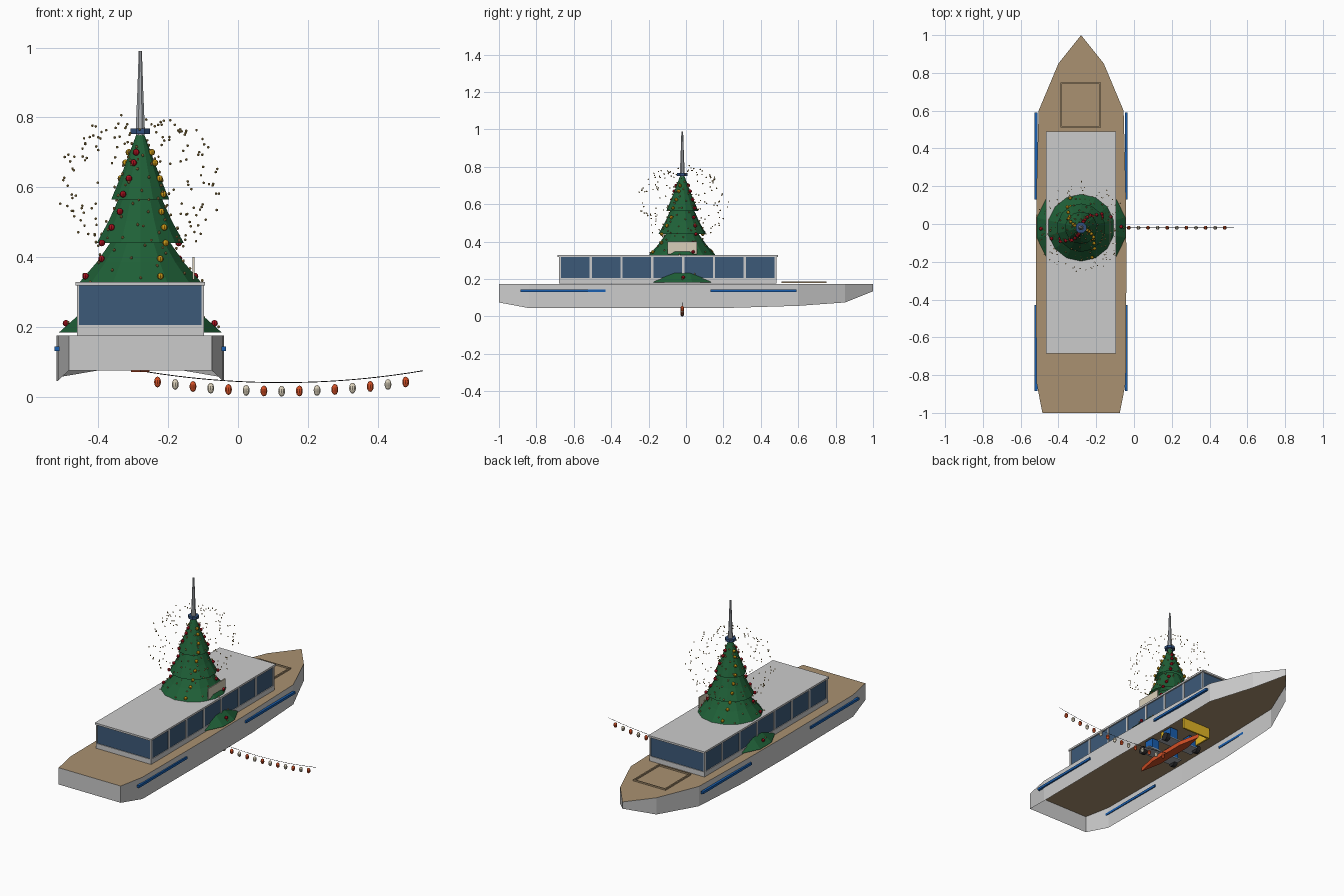
import bpy, bmesh, math, random
from mathutils import Matrix, Vector

if "Cube" in bpy.data.objects:
    bpy.data.objects.remove(bpy.data.objects["Cube"])

random.seed(4)
CX, CY = -0.28, -0.02          # tree axis; the hull is centred on x = CX


def mat(name, h):
    m = bpy.data.materials.new(name)
    m.diffuse_color = [(int(h[i:i + 2], 16) / 255) ** 2.2 for i in (0, 2, 4)] + [1]
    m.use_nodes = True
    m.node_tree.nodes["Principled BSDF"].inputs["Base Color"].default_value = m.diffuse_color
    return m


WHITE, DECK = mat("white", "dcdcd8"), mat("deck", "a89070")
GLASS, BLUE = mat("glass", "3f5a78"), mat("blue", "1f5fae")
GREEN, RED = mat("green", "24603a"), mat("red", "a81824")
GOLD, CREAM = mat("gold", "c8961e"), mat("cream", "d8ceb8")
ORANGE, YELLOW = mat("orange", "d0502a"), mat("yellow", "e0b42a")
DARK, NAVY = mat("dark", "2c2c2e"), mat("navy", "34507c")
GREY, SPARK = mat("grey", "a9adb2"), mat("spark", "b89a5a")


def finish(name, bm, m):
    me = bpy.data.meshes.new(name)
    bm.to_mesh(me)
    bm.free()
    me.materials.append(m)
    ob = bpy.data.objects.new(name, me)
    bpy.context.collection.objects.link(ob)
    return ob


def boxes(name, spans, m):
    """One object from boxes given as (x0, x1, y0, y1, z0, z1)."""
    bm = bmesh.new()
    for x0, x1, y0, y1, z0, z1 in spans:
        M = Matrix.Translation(((x0 + x1) / 2, (y0 + y1) / 2, (z0 + z1) / 2))
        bmesh.ops.create_cube(bm, size=1, matrix=M @ Matrix.Diagonal((x1 - x0, y1 - y0, z1 - z0, 1)))
    return finish(name, bm, m)


def balls(name, points, r, m, stretch=1.0, seg=8, rings=6):
    bm = bmesh.new()
    for p in points:
        M = Matrix.Translation(p) @ Matrix.Diagonal((1, 1, stretch, 1))
        bmesh.ops.create_uvsphere(bm, u_segments=seg, v_segments=rings, radius=r, matrix=M)
    return finish(name, bm, m)


def lathe(name, profile, sides, m):
    """Revolve (radius, z) points round the tree axis as an open sheet."""
    bm = bmesh.new()
    rings = [[bm.verts.new((CX + r * math.cos(2 * math.pi * (i + .5) / sides),
                            CY + r * math.sin(2 * math.pi * (i + .5) / sides), z))
              for i in range(sides)] for r, z in profile]
    for a, b in zip(rings, rings[1:]):
        for i in range(sides):
            j = (i + 1) % sides
            bm.faces.new((a[i], a[j], b[j], b[i]))
    return finish(name, bm, m)


# Hull: open-bottomed shell, stations are (y, half width, keel z)
stations = [(-1, .205, .075), (-.84, .236, .045), (-.2, .24, .045), (.2, .236, .045),
            (.6, .225, .057), (.85, .12, .075), (1, 0, .135)]
outline = [(CX + w, y, z) for y, w, z in stations] + \
          [(CX - w, y, z) for y, w, z in reversed(stations[:-1])]
bm = bmesh.new()
low = [bm.verts.new(p) for p in outline]
top = [bm.verts.new((x, y, .175)) for x, y, z in outline]
for i in range(len(low)):
    j = (i + 1) % len(low)
    bm.faces.new((low[i], low[j], top[j], top[i]))
finish("hull", bm, WHITE)

# Deck sheet
bm = bmesh.new()
bm.faces.new([bm.verts.new((x, y, .175)) for x, y, z in outline])
finish("deck", bm, DECK)

# Hull stripes on both sides
boxes("hull_stripes", [(CX + s * .239 - .007, CX + s * .239 + .007, y0, y1, .13, .144)
                       for s in (-1, 1) for y0, y1 in ((-.885, -.43), (.13, .59))], BLUE)

# Bow hatch frame
hx0, hx1, hy0, hy1 = -.386, -.18, .51, .75
boxes("bow_hatch_frame", [(hx0 - .004, hx0 + .004, hy0, hy1, .178, .187),
                          (hx1 - .004, hx1 + .004, hy0, hy1, .178, .187),
                          (hx0, hx1, hy0, hy0 + .005, .178, .187),
                          (hx0, hx1, hy1 - .005, hy1, .178, .187)], DECK)

# Cabin: base, glazing, mullions and roof
bx0, bx1, by0, by1 = -.462, -.098, -.68, .485
boxes("cabin_base", [(bx0, bx1, by0, by1, .1755, .205)], WHITE)
boxes("cabin_glass", [(bx0 + .004, bx1 - .004, by0 + .004, by1 - .004, .205, .32)], GLASS)
pitch = (by1 - by0 - .012) / 7
posts = []
for x in (bx0, bx1 - .006):
    for i in range(8):
        y = by0 + pitch * i
        posts.append((x, x + .006, y, y + .012, .205, .32))
boxes("cabin_mullions", posts, WHITE)
boxes("cabin_roof", [(bx0 - .004, bx1 + .004, by0 - .006, by1 + .006, .318, .329)], WHITE)

# Tree tiers, each an open faceted cone; the lowest pokes out beside the cabin
tiers = [((.24, .183), (.18, .235), (.10, .325)), ((.178, .328), (.128, .385), (.085, .445)),
         ((.128, .44), (.092, .505), (.062, .57)), ((.085, .565), (.05, .65), (.012, .75))]
for n, t in enumerate(tiers):
    lathe(f"tree_tier_{n + 1}", t, 14, GREEN)


def tree_radius(z):
    for t in reversed(tiers):
        for (r0, z0), (r1, z1) in zip(t, t[1:]):
            if z0 <= z <= z1:
                return r0 + (r1 - r0) * (z - z0) / (z1 - z0)
    return .24


def on_tree(a, z, out=.004):
    r = tree_radius(z) + out
    return Vector((CX + r * math.cos(a), CY + r * math.sin(a), z))


# Baubles in spiral strands and small bulbs scattered between
for name, m, phase in (("red_baubles", RED, 0), ("gold_baubles", GOLD, math.pi / 2)):
    balls(name, [on_tree(phase + k * math.pi + math.radians(70) * (z0 - .2) / .5, z0)
                 for k in range(2) for z0 in (.21, .255, .345, .395, .44, .485, .53, .58, .625, .67, .7)],
          .0095, m)
bulbs = [on_tree(i * 2.4, .2 + .53 * (i / 120) ** 1.1) for i in range(120)]
balls("tree_bulbs", bulbs, .0045, SPARK, seg=6, rings=4)

# Halo of sparks round the tree
sparks = []
for i in range(170):
    u, a = random.uniform(-.88, .98), random.uniform(0, 2 * math.pi)
    r = random.uniform(.21, .247)
    h = r * math.sqrt(1 - u * u)
    sparks.append((CX + h * math.cos(a), CY + h * math.sin(a), .605 + .86 * r * u))
balls("sparks", sparks, .004, SPARK, seg=4, rings=3)

# Tree-top collar and spire
lathe("collar", [(0, .752), (.03, .752), (.03, .768), (0, .768)], 8, NAVY)
lathe("spire", [(.012, .735), (.014, .768), (.009, .88), (.005, .99), (0, .99)], 8, GREY)

# Sign plate on the right of the tree
boxes("sign_plate", [(-.13, -.124, -.1, .06, .335, .4)], CREAM)

# Lantern string: sagging wire with alternating lanterns
MID, HALF = .125, .405


def sag(x):
    return .04 + .034 * ((x - MID) / HALF) ** 2


cu = bpy.data.curves.new("lantern_wire", "CURVE")
cu.dimensions, cu.bevel_depth, cu.bevel_resolution = "3D", .0012, 0
sp = cu.splines.new("POLY")
sp.points.add(24)
for i, p in enumerate(sp.points):
    x = MID + HALF * (i / 12 - 1)
    p.co = (x, CY, sag(x), 1)
cu.materials.append(DARK)
bpy.context.collection.objects.link(bpy.data.objects.new("lantern_wire", cu))
spots = [MID + .0508 * (i - 7) for i in range(15)]
for name, m, k in (("red_lanterns", ORANGE, 0), ("cream_lanterns", CREAM, 1)):
    balls(name, [(x, CY, sag(x) - .0245) for x in spots[k::2]], .0103, m, 1.5, 10, 8)

# Machinery under the deck: tapered red float, blue blocks, wheels, yellow panels
bm = bmesh.new()
prow = [(0, -.25), (.026, -.12), (.026, .12), (0, .25), (-.026, .12), (-.026, -.12)]
f = bm.faces.new([bm.verts.new((CX + x, CY + y, .07)) for x, y in prow])
ext = bmesh.ops.extrude_face_region(bm, geom=[f])
bmesh.ops.translate(bm, vec=(0, 0, .025), verts=[v for v in ext["geom"] if isinstance(v, bmesh.types.BMVert)])
bmesh.ops.recalc_face_normals(bm, faces=bm.faces)
finish("red_float", bm, ORANGE)
boxes("blue_blocks", [(CX + s * .07 - .025, CX + s * .07 + .025, y - .03, y + .03, .1, .16)
                      for s in (-1, 1) for y in (-.09, .07)], BLUE)
boxes("grey_plates", [(CX - .12, CX + .12, y - .04, y + .04, .095, .103) for y in (-.1, .06)], GREY)
boxes("yellow_panels", [(CX - .09, CX + .09, .2, .21, .11, .174),
                        (CX - .1, CX - .09, .08, .21, .11, .174),
                        (CX + .06, CX + .08, .0, .02, .11, .174)], YELLOW)
bm = bmesh.new()
for s in (-1, 1):
    for y in (-.12, .08):
        M = Matrix.Translation((CX + s * .11, y, .1)) @ Matrix.Rotation(math.pi / 2, 4, "Y")
        bmesh.ops.create_cone(bm, cap_ends=True, segments=12, radius1=.024, radius2=.024, depth=.024, matrix=M)
finish("wheels", bm, DARK)
